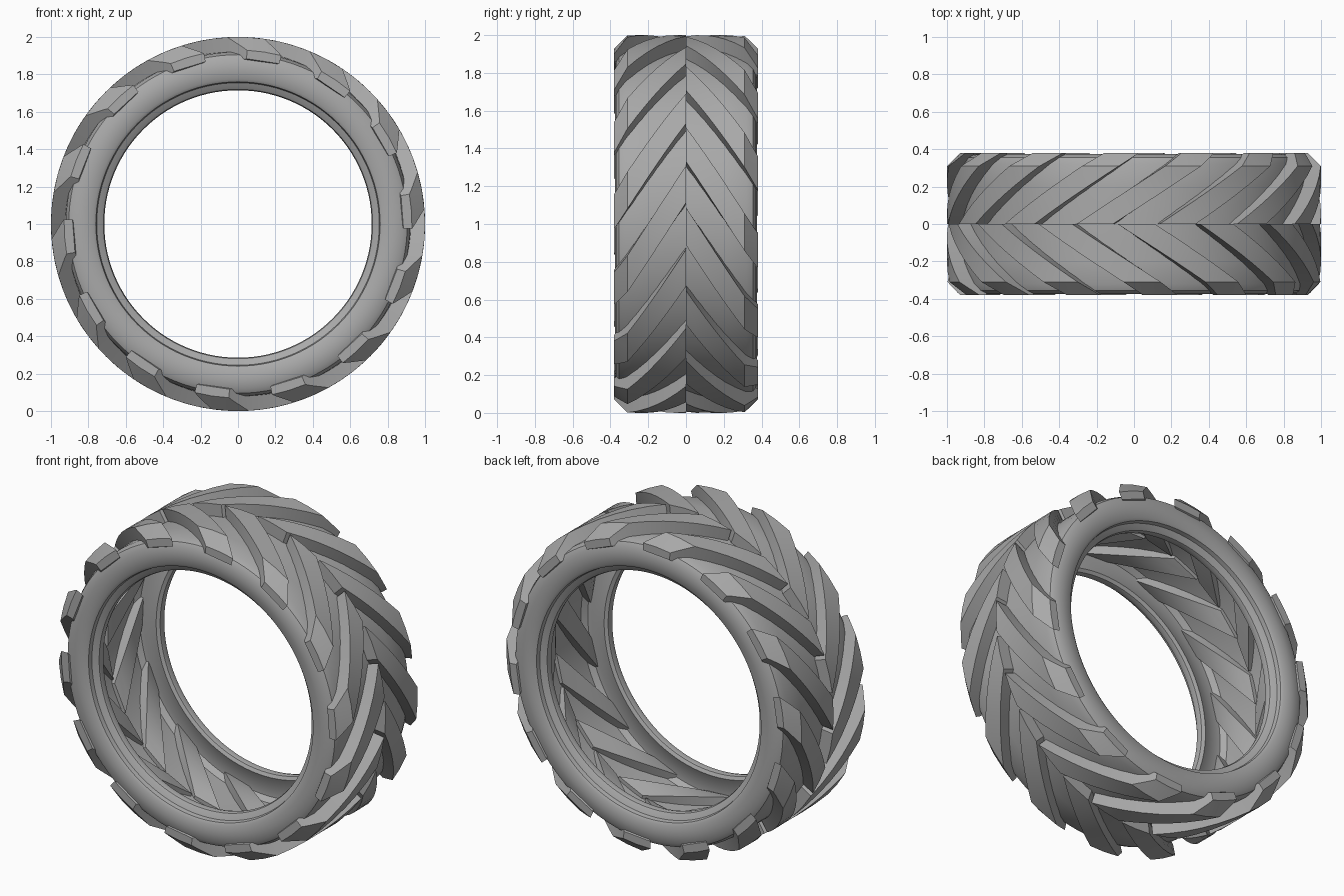
import bpy, bmesh, math

if "Cube" in bpy.data.objects:
    bpy.data.objects.remove(bpy.data.objects["Cube"])

LUGS = 14                  # lugs on each side
PITCH = 2 * math.pi / LUGS
SWEEP = 1.55               # angle gained per unit of width
HALF_ANGLE = 0.1           # half the lug thickness, as an angle

rubber = bpy.data.materials.new("grey rubber")
rubber.use_nodes = True
rubber.diffuse_color = (0.4, 0.4, 0.4, 1)
rubber.node_tree.nodes["Principled BSDF"].inputs["Base Color"].default_value = (0.4, 0.4, 0.4, 1)


def on_wheel(angle, radius, y):
    """Point on the tyre; the angle runs clockwise from the top."""
    return (radius * math.sin(angle), y, 1 + radius * math.cos(angle))


def make_object(name, bm, angle):
    bmesh.ops.recalc_face_normals(bm, faces=bm.faces)
    mesh = bpy.data.meshes.new(name)
    bm.to_mesh(mesh)
    bm.free()
    mesh.materials.append(rubber)
    obj = bpy.data.objects.new(name, mesh)
    bpy.context.collection.objects.link(obj)
    bpy.ops.object.select_all(action="DESELECT")
    obj.select_set(True)
    bpy.context.view_layer.objects.active = obj
    bpy.ops.object.shade_smooth_by_angle(angle=math.radians(angle))
    return obj


# Hollow carcass: half of the section as (radius, y), then mirrored
outer = [(0.925, 0), (0.925, 0.2), (0.92, 0.32), (0.905, 0.355), (0.88, 0.37),
         (0.83, 0.375), (0.775, 0.37), (0.76, 0.36), (0.755, 0.335),
         (0.735, 0.325), (0.72, 0.315), (0.715, 0.295)]
inner = [(0.72, 0.275), (0.74, 0.265), (0.82, 0.3), (0.875, 0.3), (0.9, 0.27), (0.905, 0)]
half = outer + inner
section = half + [(r, -y) for r, y in reversed(half) if y > 0]

bm = bmesh.new()
STEPS = 112
rings = [[bm.verts.new(on_wheel(2 * math.pi * i / STEPS, r, y)) for r, y in section]
         for i in range(STEPS)]
for i in range(STEPS):
    a, b = rings[i], rings[(i + 1) % STEPS]
    for j in range(len(section)):
        k = (j + 1) % len(section)
        bm.faces.new((a[j], a[k], b[k], b[j]))
make_object("tyre_carcass", bm, 35)


def add_lug(bm, start, side):
    """Slanted bar with a curved top, a straight underside and a bevelled end."""
    tops = [(0.31 * i / 6, 1.0) for i in range(7)] + [(0.365, 0.945), (0.38, 0.93)]
    width = tops[-1][0]
    ends = []
    for edge in (-HALF_ANGLE, HALF_ANGLE):
        ends.append([on_wheel(start + edge + SWEEP * y, 0.885, side * y) for y in (0, width)])
    rows = []
    for y, radius in tops:
        t = y / width
        lower = [bm.verts.new([p + (q - p) * t for p, q in zip(*end)]) for end in ends]
        upper = [bm.verts.new(on_wheel(start + f * HALF_ANGLE + SWEEP * y, radius, side * y))
                 for f in (1, 0, -1)]
        rows.append(lower + upper)
    for a, b in zip(rows, rows[1:]):
        for j in range(len(a)):
            k = (j + 1) % len(a)
            bm.faces.new((a[j], a[k], b[k], b[j]))
    bm.faces.new(rows[0])
    bm.faces.new(rows[-1])


# Staggered chevron lugs
FRONT_START = math.radians(8.7) - SWEEP * 0.38
for name, side, shift in (("front_tread_lugs", -1, 0), ("back_tread_lugs", 1, PITCH / 2)):
    bm = bmesh.new()
    for i in range(LUGS):
        add_lug(bm, FRONT_START + shift + i * PITCH, side)
    make_object(name, bm, 25)
